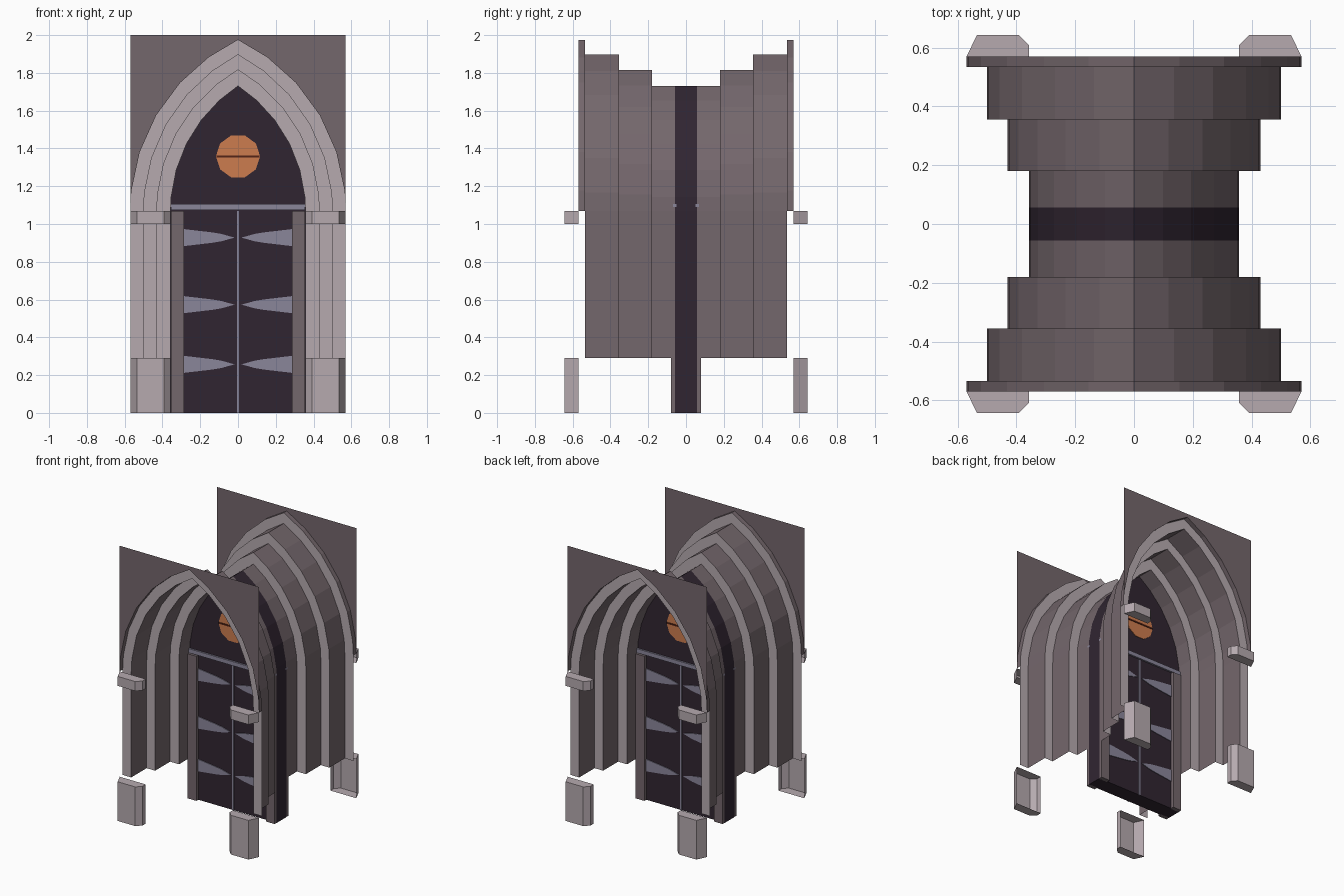
import bpy, bmesh, math

cube = bpy.data.objects.get("Cube")
if cube:
    bpy.data.objects.remove(cube, do_unlink=True)


def material(name, rgb):
    lin = [(c / 255 / 12.92) if c < 11 else ((c / 255 + 0.055) / 1.055) ** 2.4 for c in rgb]
    m = bpy.data.materials.new(name)
    m.use_nodes = True
    m.diffuse_color = (*lin, 1)
    m.node_tree.nodes["Principled BSDF"].inputs["Base Color"].default_value = (*lin, 1)
    return m


PALE = material("pale stone", (182, 170, 175))
STONE = material("brown stone", (116, 103, 108))
DARK = material("dark wood", (48, 37, 49))
IRON = material("blue grey iron", (138, 134, 154))
ORANGE = material("orange glass", (204, 124, 78))
RUST = material("dark rust", (84, 36, 22))

SPRING, OFFSET = 1.07, 0.433      # arch spring height, shift of arc centres
HALF_DOOR = 0.357
DOOR_Y = 0.057


def finish(name, bm, mats, mirror=(False, True)):
    mesh = bpy.data.meshes.new(name)
    bm.to_mesh(mesh)
    bm.free()
    for m in mats:
        mesh.materials.append(m)
    ob = bpy.data.objects.new(name, mesh)
    bpy.context.collection.objects.link(ob)
    if any(mirror):
        mod = ob.modifiers.new("mirror", 'MIRROR')
        mod.use_axis = (*mirror, False)
        mod.use_mirror_merge = False
    return ob


def arch(a, foot=None):
    """Pointed arch outline from the +x foot over the apex to the -x foot."""
    r = a + OFFSET
    end = math.acos(OFFSET / r)
    half = [(a, foot)] if foot is not None else []
    for t in (0, .095, .28, .47, .66, .84, 1):
        half.append((max(r * math.cos(t * end) - OFFSET, 0), SPRING + r * math.sin(t * end)))
    return half + [(-x, z) for x, z in reversed(half[:-1])]


def strip(bm, p, yp, q, yq, index=0):
    """Quads between two outlines of equal length."""
    rows = [[bm.verts.new((x, y, z)) for x, z in pts] for pts, y in ((p, yp), (q, yq))]
    for i in range(len(p) - 1):
        f = bm.faces.new((rows[0][i], rows[0][i + 1], rows[1][i + 1], rows[1][i]))
        f.material_index = index


def prism(name, pts, lo, hi, mat, axis='y', mirror=(False, True), open_back=False):
    """Extrude a flat outline along y (points are x, z) or z (points are x, y)."""
    bm = bmesh.new()
    at = (lambda u, v, d: (u, d, v)) if axis == 'y' else (lambda u, v, d: (u, v, d))
    rings = [[bm.verts.new(at(u, v, d)) for u, v in pts] for d in (lo, hi)]
    n = len(pts)
    for ring in rings:
        bm.faces.new(ring)
    for i in range(n):
        j = (i + 1) % n
        bm.faces.new((rings[0][i], rings[0][j], rings[1][j], rings[1][i]))
    bmesh.ops.recalc_face_normals(bm, faces=bm.faces)
    if open_back:
        back = [f for f in bm.faces if f.normal.y > 0.9]
        bmesh.ops.delete(bm, geom=back, context='FACES')
    return finish(name, bm, [mat], mirror)


def rect(x0, x1, z0, z1):
    return [(x0, z0), (x1, z0), (x1, z1), (x0, z1)]


# Stepped vault: reveals in brown stone, front-facing rings in pale stone
bm = bmesh.new()
strip(bm, arch(.57), -.57, arch(.57), -.535)
steps = [(.57, -.535), (.5, -.355), (.43, -.18), (HALF_DOOR, -DOOR_Y)]
for (a, y), (b, y2) in zip(steps, steps[1:]):
    strip(bm, arch(a, .29), y, arch(b, .29), y, 1)
    strip(bm, arch(b, .29), y, arch(b, .29), y2, 0)
finish("stepped_archway", bm, [STONE, PALE])

# Thin wall sheet above the arch
bm = bmesh.new()
outline = arch(.57)
strip(bm, [(x, 2.0) for x, z in outline], -.57, outline, -.57)
finish("gable_wall", bm, [STONE])

# Capitals and plinths with chamfered corners
block = [(.57, -.57), (.535, -.643), (.392, -.643), (.357, -.608), (.357, -.57)]
prism("capitals", block, 1.0, SPRING, PALE, 'z', (True, True), True)
prism("plinths", block, 0, .29, PALE, 'z', (True, True), True)

# Door slab with pointed top
prism("door_slab", arch(HALF_DOOR, 0), -DOOR_Y, DOOR_Y, DARK, mirror=(False, False))

# Door frame posts, lintel bar and centre seam
prism("door_posts", rect(.285, .356, 0, SPRING), -.08, -.05, STONE, mirror=(True, True))
prism("lintel_bar", rect(-.356, .356, 1.075, 1.105), -.07, -.05, IRON)
prism("centre_seam", rect(-.006, .006, 0, SPRING), -.061, -.055, IRON)

# Strap hinges
for label, z in (("lower", .257), ("middle", .573), ("upper", .928)):
    strap = [(.285, z - .045), (.285, z + .045), (.14, z + .028), (.09, z + .02),
             (.018, z), (.09, z - .02), (.14, z - .028)]
    prism(label + "_hinges", strap, -.062, -.055, IRON, mirror=(True, True))

# Round window and its crossbar
disc = [(.117 * math.cos(k * math.tau / 10), 1.358 + .117 * math.sin(k * math.tau / 10))
        for k in range(10)]
prism("round_window", disc, -.061, -.055, ORANGE)
prism("window_crossbar", rect(-.113, .113, 1.352, 1.363), -.065, -.058, RUST)
